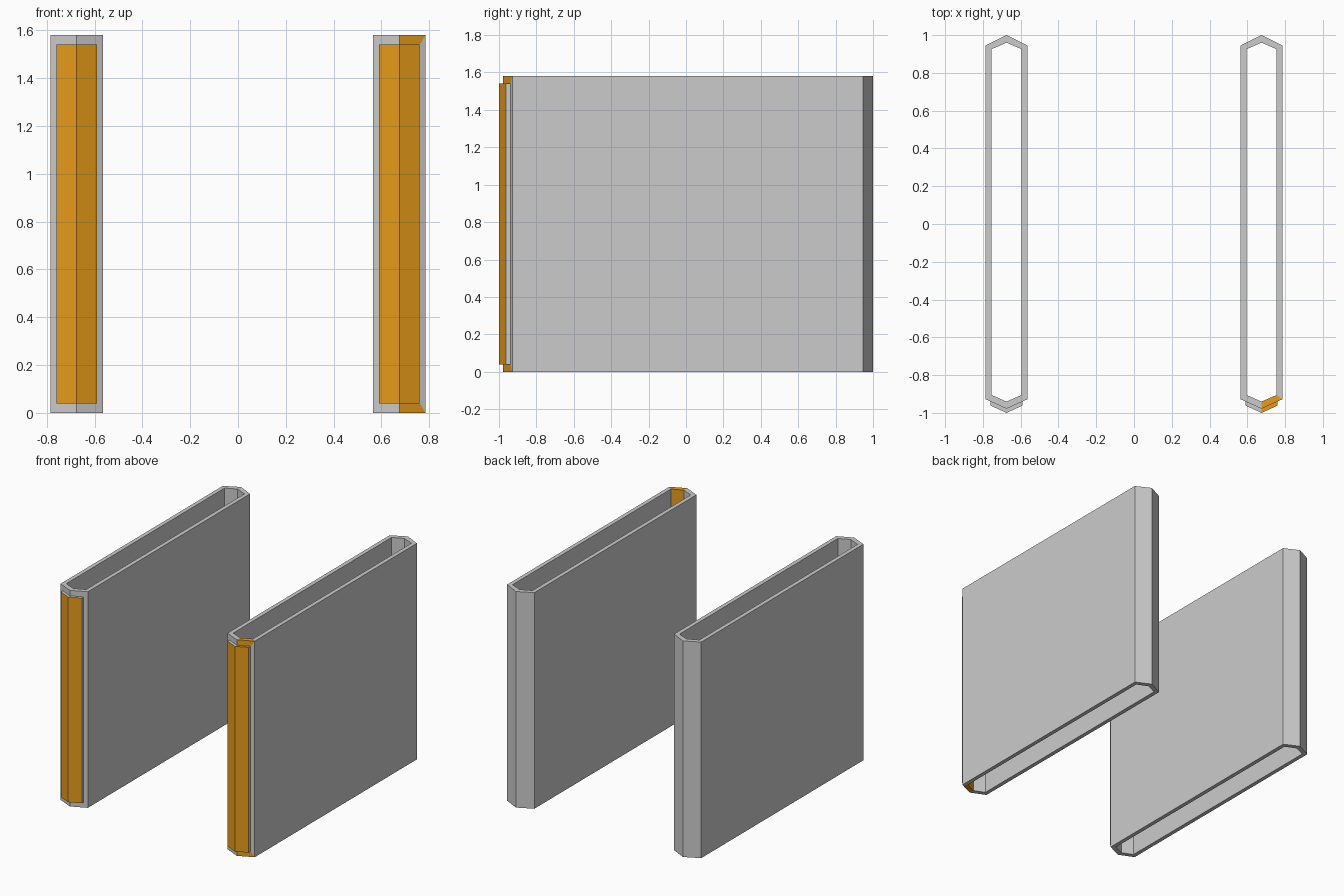
import bpy, bmesh
from mathutils import Vector

if "Cube" in bpy.data.objects:
    bpy.data.objects.remove(bpy.data.objects["Cube"])

HEIGHT = 1.58
HALF_W = 0.11                     # half width of a tube
PANEL_W, Z_LOW, Z_HIGH = 0.085, 0.04, 1.54
OUT = 0.022                       # how far the front panel stands out

# Plan of the tube, counter-clockwise from the front tip
OUTER = [(0, -0.978), (HALF_W, -0.928), (HALF_W, 0.945), (0, 1.0), (-HALF_W, 0.945), (-HALF_W, -0.928)]
INNER = [(0, -0.94), (0.08, -0.905), (0.08, 0.925), (0, 0.96), (-0.08, 0.925), (-0.08, -0.905)]

orange = bpy.data.materials.new("orange")
orange.diffuse_color = (0.8, 0.33, 0.01, 1)
orange.use_nodes = True
orange.node_tree.nodes["Principled BSDF"].inputs["Base Color"].default_value = orange.diffuse_color
grey = bpy.data.materials.new("grey")
grey.diffuse_color = (0.8, 0.8, 0.8, 1)
grey.use_nodes = True
grey.node_tree.nodes["Principled BSDF"].inputs["Base Color"].default_value = grey.diffuse_color


def hollow_wall(name, x, orange_half):
    bm = bmesh.new()
    ring = lambda pts, z: [bm.verts.new((px, py, z)) for px, py in pts]
    ob, ot = ring(OUTER, 0), ring(OUTER, HEIGHT)
    ib, it = ring(INNER, 0), ring(INNER, HEIGHT)

    # Open six-sided tube: outside, inside, top rim, bottom rim
    outside = []
    for i in range(6):
        j = (i + 1) % 6
        outside.append(bm.faces.new((ob[i], ob[j], ot[j], ot[i])))
        bm.faces.new((ib[j], ib[i], it[i], it[j]))
        bm.faces.new((ot[i], ot[j], it[j], it[i]))
        bm.faces.new((ob[j], ob[i], ib[i], ib[j]))
    bm.normal_update()

    # Front panel: inset the two front faces together, then push them out
    panel = [outside[0], outside[5]]
    bmesh.ops.inset_region(bm, faces=panel, thickness=0.03, use_even_offset=True)
    slope = (OUTER[1][1] - OUTER[0][1]) / HALF_W
    for v in {v for f in panel for v in f.verts}:
        side = 0 if abs(v.co.x) < 0.01 else (1 if v.co.x > 0 else -1)
        v.co = Vector((side * PANEL_W, OUTER[0][1] + slope * abs(side) * PANEL_W,
                       Z_HIGH if v.co.z > HEIGHT / 2 else Z_LOW))
    new = bmesh.ops.extrude_face_region(bm, geom=panel)["geom"]
    bmesh.ops.translate(bm, vec=(0, -OUT, 0),
                        verts=[g for g in new if isinstance(g, bmesh.types.BMVert)])
    new_panel = [g for g in new if isinstance(g, bmesh.types.BMFace)]
    leftover = [f for f in panel if f.is_valid and f not in new_panel]
    if leftover:
        bmesh.ops.delete(bm, geom=leftover, context='FACES')
    bm.normal_update()

    # Colour: panels, plus the right half of the front end on one wall
    for f in bm.faces:
        f.material_index = 0
        c = f.calc_center_median()
        if orange_half and 0 < c.x < 0.09 and c.y < -0.88 and abs(f.normal.x) < 0.8:
            f.material_index = 1
    for f in new_panel:
        f.material_index = 1

    mesh = bpy.data.meshes.new(name)
    bm.to_mesh(mesh)
    bm.free()
    mesh.materials.append(grey)
    mesh.materials.append(orange)
    obj = bpy.data.objects.new(name, mesh)
    obj.location.x = x
    bpy.context.collection.objects.link(obj)


hollow_wall("left_wall", -0.675, False)
hollow_wall("right_wall", 0.675, True)
